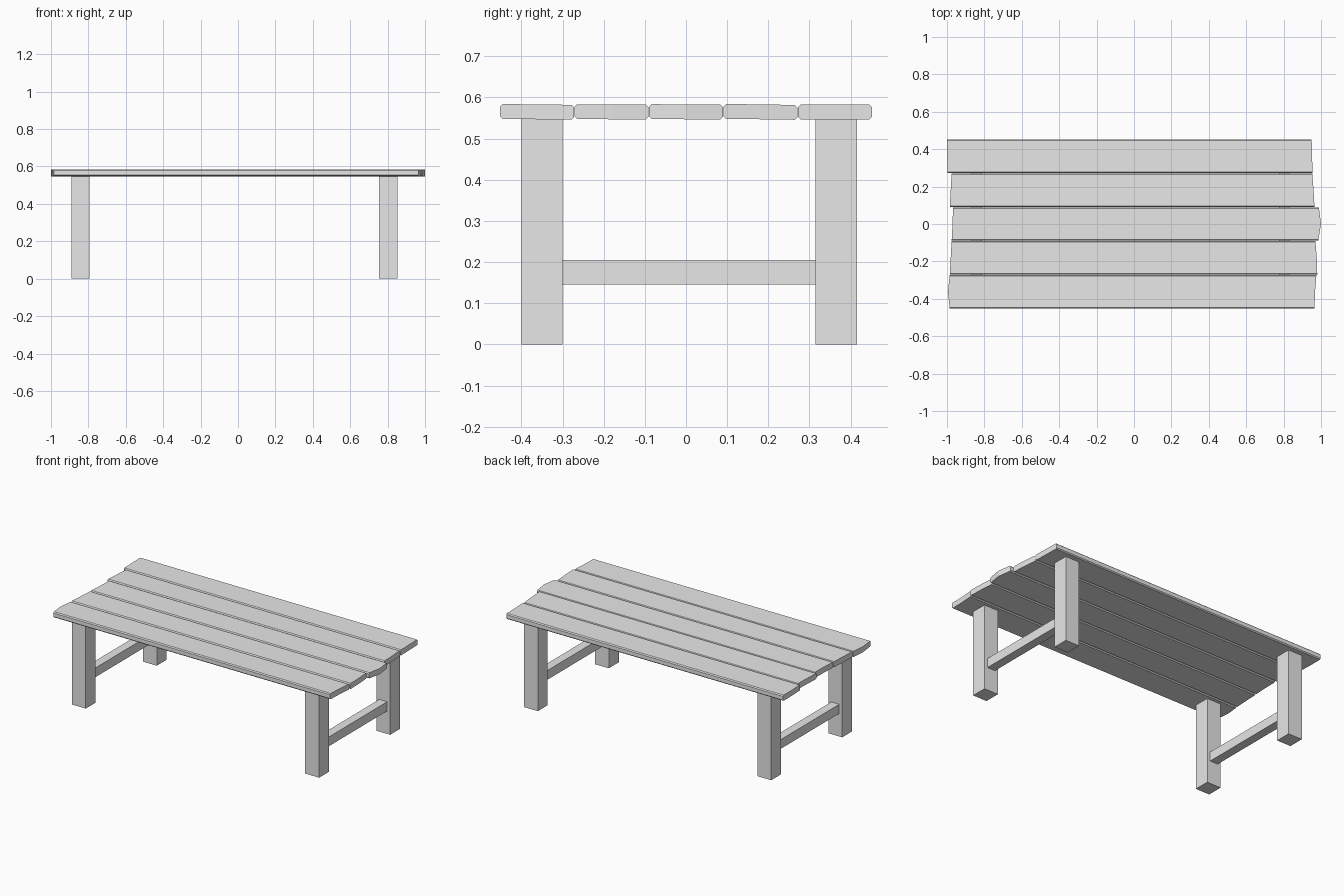
import bpy, bmesh

if "Cube" in bpy.data.objects:
    bpy.data.objects.remove(bpy.data.objects["Cube"], do_unlink=True)

grey = bpy.data.materials.new("plain_grey")
grey.use_nodes = True
grey.diffuse_color = (0.8, 0.8, 0.8, 1)
grey.node_tree.nodes["Principled BSDF"].inputs["Base Color"].default_value = (0.8, 0.8, 0.8, 1)


def finish(bm, name):
    bmesh.ops.recalc_face_normals(bm, faces=bm.faces)
    mesh = bpy.data.meshes.new(name)
    bm.to_mesh(mesh)
    bm.free()
    mesh.materials.append(grey)
    obj = bpy.data.objects.new(name, mesh)
    bpy.context.collection.objects.link(obj)
    return obj


def box(name, x, y, z):
    """Box from (low, high) ranges on each axis."""
    bm = bmesh.new()
    bmesh.ops.create_cube(bm, size=1)
    for v in bm.verts:
        for i, (low, high) in enumerate((x, y, z)):
            v.co[i] = high if v.co[i] > 0 else low
    return finish(bm, name)


def plank(name, yc, left, right, roll, half=0.0895, z0=0.547, z1=0.583, c=0.006):
    """Chamfered board; each end is a bent line through front, middle and back x."""
    section = [(0, z0), (half - c, z0), (half, z0 + c), (half, z1 - c), (half - c, z1),
               (0, z1), (c - half, z1), (-half, z1 - c), (-half, z0 + c), (c - half, z0)]
    bm = bmesh.new()

    def end_x(ends, y):
        front, middle, back = ends
        return middle + ((back if y > 0 else front) - middle) * abs(y) / half

    rings = [[bm.verts.new((end_x(ends, y), yc + y, z + roll * y)) for y, z in section]
             for ends in (left, right)]
    n = len(section)
    for i in range(n):
        j = (i + 1) % n
        bm.faces.new((rings[0][i], rings[0][j], rings[1][j], rings[1][i]))
    for ring in rings:
        bm.faces.new(ring[:6])
        bm.faces.new(ring[5:] + ring[:1])
    return finish(bm, name)


# Table top boards, front to back: left-hand end, right-hand end, slight roll
boards = [
    ((-0.985, -0.995, -0.985), (0.965, 0.968, 0.975), -0.012),
    ((-0.985, -0.98, -0.975), (0.98, 0.977, 0.97), -0.005),
    ((-0.975, -0.97, -0.968), (0.985, 1.0, 0.988), -0.008),
    ((-0.985, -0.98, -0.975), (0.965, 0.96, 0.953), -0.015),
    ((-0.996, -1.0, -1.0), (0.955, 0.952, 0.95), 0.0),
]
for i, (left, right, roll) in enumerate(boards):
    plank(f"top_board_{i + 1}", (i - 2) * 0.181, left, right, roll)

# Legs and the rail joining each pair
front_y, back_y = (-0.40, -0.30), (0.315, 0.415)
for side, xc in (("right", -0.842), ("left", 0.803)):
    span = (xc - 0.049, xc + 0.049)
    box(f"front_{side}_leg", span, front_y, (0, 0.549))
    box(f"back_{side}_leg", span, back_y, (0, 0.549))
    box(f"{side}_rail", (xc - 0.028, xc + 0.028), (front_y[1], back_y[0]), (0.146, 0.205))
